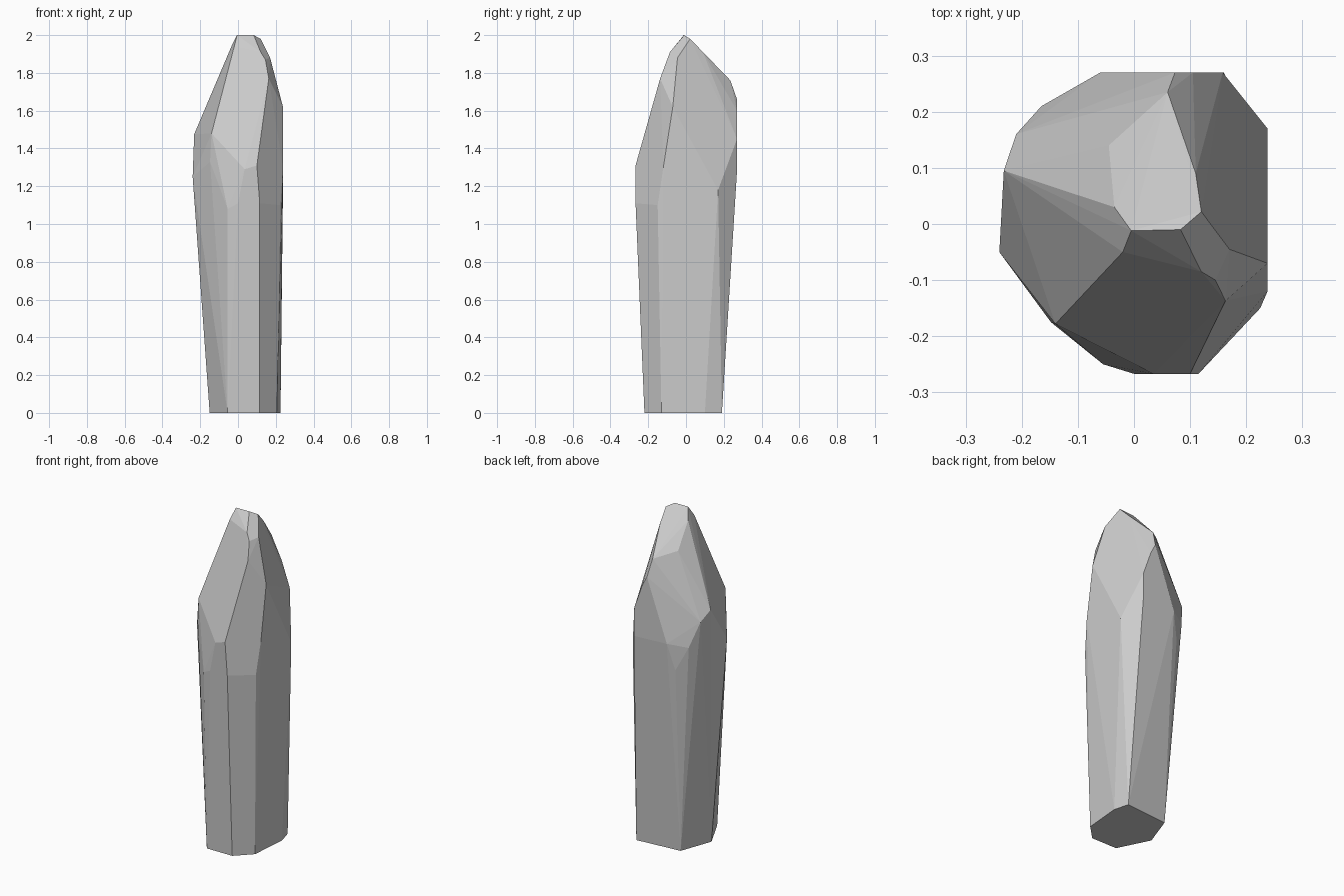
import bpy, bmesh, math

# cut-crystal outline, given as rings of corner points from the foot to the tip
foot = [(-.055, -.22), (.115, -.22), (.205, -.13), (.225, .10),
        (.20, .19), (-.08, .165), (-.15, -.03)]
waist = [(-.055, -.25, 1.08), (0, -.267, 1.11), (.115, -.267, 1.11), (.225, -.15, 1.10),
         (.237, .10, 1.11), (-.10, .245, 1.13)]
shoulder = [(-.24, -.05, 1.25), (-.148, -.175, 1.33), (.035, -.267, 1.29), (.10, -.267, 1.31),
            (.238, -.12, 1.30), (.238, .17, 1.18), (.16, .27, 1.28), (.158, .27, 1.45),
            (-.06, .27, 1.29), (-.165, .21, 1.27)]
taper = [(-.14, -.178, 1.48), (.163, -.137, 1.77), (.238, -.07, 1.62), (.105, .27, 1.60),
         (.073, .27, 1.66), (-.21, .16, 1.42), (-.232, .095, 1.475)]
tip = [(-.02, -.05, 1.94), (-.005, -.012, 2), (.083, -.01, 2), (.12, -.085, 1.91),
       (.145, -.10, 1.87), (.17, -.045, 1.88), (.12, .022, 1.98), (.11, .09, 1.91),
       (.06, .235, 1.76), (-.045, .14, 1.80), (-.035, .03, 1.94)]

# flat-faceted crystal skinned over the rings
bm = bmesh.new()
for co in [(x, y, 0) for x, y in foot] + waist + shoulder + taper + tip:
    bm.verts.new(co)
hull = bmesh.ops.convex_hull(bm, input=bm.verts[:])
loose = {v for v in hull["geom_interior"] + hull["geom_unused"]
         if isinstance(v, bmesh.types.BMVert)}
bmesh.ops.delete(bm, geom=list(loose), context='VERTS')

# join nearly coplanar triangles into clean facets
bmesh.ops.dissolve_limit(bm, angle_limit=math.radians(3),
                         verts=bm.verts[:], edges=bm.edges[:])
bmesh.ops.recalc_face_normals(bm, faces=bm.faces[:])
mesh = bpy.data.meshes.new("crystal")
bm.to_mesh(mesh)
bm.free()
bpy.context.collection.objects.link(bpy.data.objects.new("crystal", mesh))
